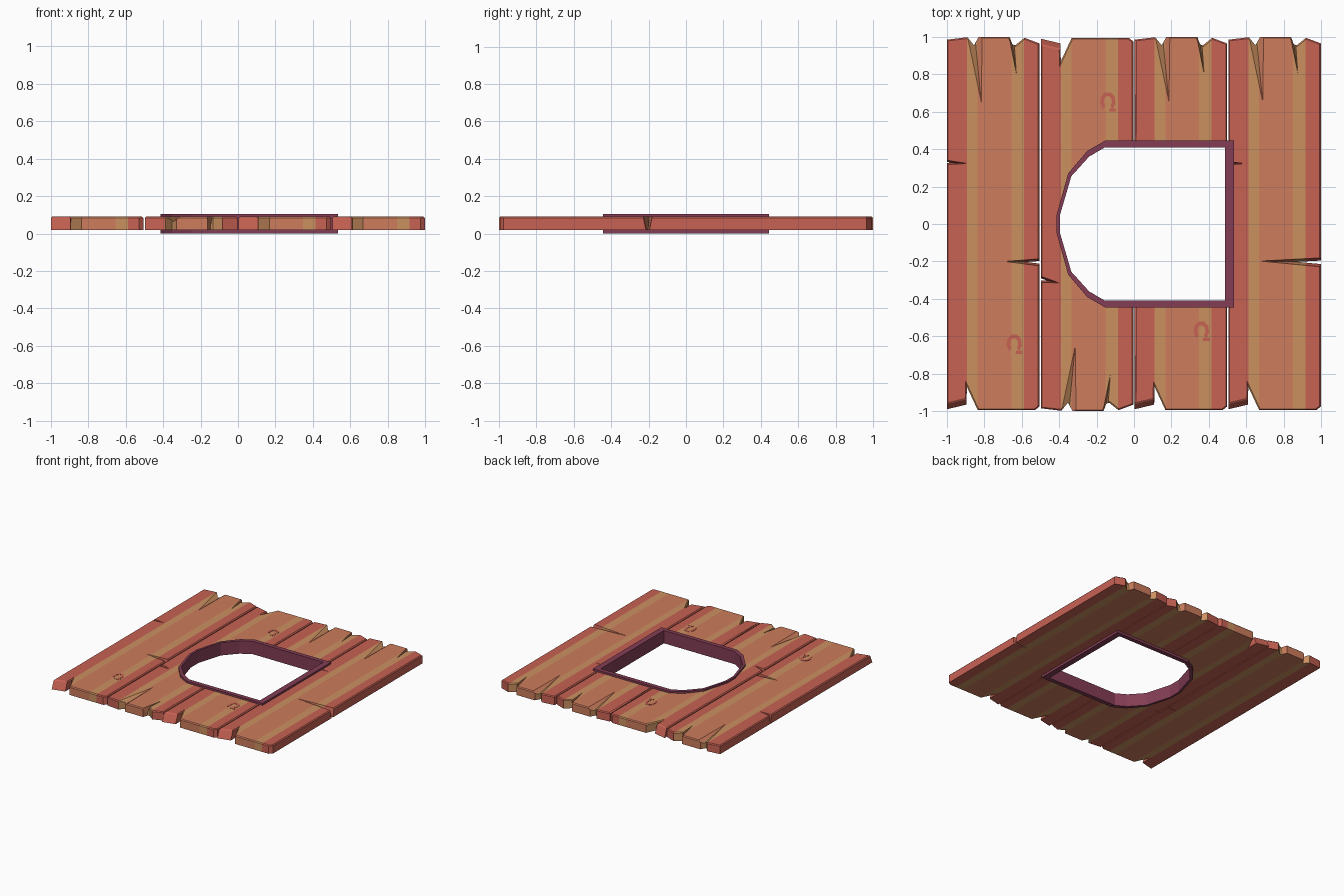
import bpy, bmesh, math
from mathutils import Vector

if "Cube" in bpy.data.objects:
    bpy.data.objects.remove(bpy.data.objects["Cube"])

Z0, Z1 = 0.02, 0.09          # plank underside and top


def material(name, rgb):
    m = bpy.data.materials.new(name)
    m.diffuse_color = (*rgb, 1)
    m.use_nodes = True
    m.node_tree.nodes["Principled BSDF"].inputs["Base Color"].default_value = m.diffuse_color
    return m


RED = material("red wood", (0.58, 0.122, 0.088))
ORANGE = material("orange wood", (0.61, 0.20, 0.108))
TAN = material("tan wood", (0.60, 0.28, 0.118))
PLUM = material("plum frame", (0.23, 0.048, 0.09))


def make_object(name, bm, mats=()):
    bmesh.ops.recalc_face_normals(bm, faces=bm.faces)
    me = bpy.data.meshes.new(name)
    bm.to_mesh(me)
    bm.free()
    for m in mats:
        me.materials.append(m)
    ob = bpy.data.objects.new(name, me)
    bpy.context.collection.objects.link(ob)
    return ob


def prism(pts, z0, z1, bevel=0):
    """Extruded outline; a third value per point pulls its top edge inwards in y."""
    bm = bmesh.new()
    low = [bm.verts.new((p[0], p[1], z0)) for p in pts]
    top = [bm.verts.new((p[0], p[1] + p[2], z1)) for p in pts]
    n = len(pts)
    bm.faces.new(low)
    bm.faces.new(top)
    for i in range(n):
        j = (i + 1) % n
        bm.faces.new((low[i], low[j], top[j], top[i]))
    bmesh.ops.recalc_face_normals(bm, faces=bm.faces)
    if bevel:
        tops = set(top)
        edges = [e for e in bm.edges if e.verts[0] in tops and e.verts[1] in tops]
        bmesh.ops.bevel(bm, geom=edges, offset=bevel, segments=1,
                        affect='EDGES', clamp_overlap=True)
    return bm


def crack_cutter(start, tip, width, depth):
    """V-shaped wedge, deep at the plank edge and running out at the tip."""
    a, t = Vector((*start, 0)), Vector((*tip, 0))
    side = (t - a).normalized().cross(Vector((0, 0, 1))) * width / 2
    bm = bmesh.new()
    up = Vector((0, 0, Z1 + 0.001))
    v = [bm.verts.new(p + up) for p in
         (a - side, a + side, a - Vector((0, 0, depth)), t)]
    for f in ((0, 1, 2), (0, 1, 3), (1, 2, 3), (0, 2, 3)):
        bm.faces.new([v[i] for i in f])
    return make_object("crack_cutter", bm)


# arched opening outlines
def arch(right, half, curve):
    up = [(right, half)] + curve
    return up + [(x, -y) for x, y in reversed(up)]


OUTER = arch(0.535, 0.445, [(-0.155, 0.445), (-0.25, 0.39), (-0.352, 0.27), (-0.413, 0.05)])
INNER = arch(0.487, 0.41, [(-0.155, 0.41), (-0.24, 0.36), (-0.335, 0.255), (-0.395, 0.05)])
MID = [((a + c) / 2, (b + d) / 2, 0) for (a, b), (c, d) in zip(OUTER, INNER)]

# worn plank outline: u across, v along, inset of the top edge
NEAR = [(0, -0.99, 0.03), (0.105, -0.965, 0.03), (0.107, -0.87, 0), (0.165, -0.995, 0),
        (0.47, -0.995, 0), (0.495, -0.975, 0)]
FAR = [(0.495, 0.965, 0), (0.415, 0.995, 0), (0.365, 0.955, 0), (0.35, 0.96, 0),
       (0.335, 1, 0), (0.17, 1, 0), (0.145, 0.955, 0), (0.11, 0.998, 0), (0, 0.985, 0)]
STRIPES = (0.107, 0.165, 0.345, 0.412)


def plank(name, x0, flip, cracks):
    s = -1 if flip else 1
    outline = [(x0 + u, s * v, s * k) for u, v, k in NEAR + FAR]
    ob = make_object(name, prism(outline, Z0, Z1, 0.007), (RED, ORANGE, TAN))
    cutters = [make_object("opening_cutter", prism(MID, -0.1, 0.3))]
    wear = [((0.15, 1.0), (0.185, 0.64), 0.08, 0.03), ((0.345, 1.0), (0.372, 0.8), 0.025, 0.06)]
    for a, t, w, d in wear:
        cutters.append(crack_cutter((x0 + a[0], s * a[1]), (x0 + t[0], s * t[1]), w, d))
    for c in cracks:
        cutters.append(crack_cutter(*c))
    for c in cutters:
        c.hide_render = True
        mod = ob.modifiers.new("cut", 'BOOLEAN')
        mod.operation, mod.solver, mod.object = 'DIFFERENCE', 'EXACT', c
    dg = bpy.context.evaluated_depsgraph_get()
    bm = bmesh.new()
    bm.from_object(ob, dg)
    ob.modifiers.clear()
    for c in cutters:
        bpy.data.objects.remove(c)
    # grain stripes along the plank
    for u in STRIPES:
        bmesh.ops.bisect_plane(bm, geom=bm.verts[:] + bm.edges[:] + bm.faces[:],
                               plane_co=(x0 + u, 0, 0), plane_no=(1, 0, 0))
    for f in bm.faces:
        band = sum(f.calc_center_bounds().x - x0 > u for u in STRIPES)
        f.material_index = (0, 2, 1, 2, 0)[band]
        f.smooth = False
    bm.to_mesh(ob.data)
    bm.free()


plank("plank_1", -1.0, False, [((-1.01, 0.33), (-0.89, 0.323), 0.025, 0.1),
                               ((-0.495, -0.205), (-0.69, -0.2), 0.04, 0.12)])
plank("plank_2", -0.498, True, [((-0.505, -0.295), (-0.4, -0.315), 0.035, 0.12)])
plank("plank_3", 0.003, False, [])
plank("plank_4", 0.504, False, [((0.495, 0.325), (0.59, 0.323), 0.02, 0.1),
                                ((1.01, -0.205), (0.67, -0.198), 0.05, 0.12)])

# frame lining the opening
bm = bmesh.new()
rings = [[bm.verts.new((x, y, z)) for x, y in pts]
         for pts, z in ((OUTER, 0), (OUTER, 0.105), (INNER, 0.105), (INNER, 0))]
n = len(OUTER)
for k in range(4):
    a, b = rings[k], rings[(k + 1) % 4]
    for i in range(n):
        j = (i + 1) % n
        bm.faces.new((a[i], a[j], b[j], b[i]))
make_object("opening_frame", bm, [PLUM])

# painted knots: open rings with small feet
for k, (cx, cy) in enumerate(((-0.14, 0.655), (-0.64, -0.64), (0.36, -0.57))):
    angles = [math.radians(-50 + i * 280 / 7) for i in range(8)]
    ring = [(cx + 0.042 * math.cos(a), cy + 0.052 * math.sin(a), 0) for a in angles]
    ring += [(cx + 0.022 * math.cos(a), cy + 0.03 * math.sin(a), 0) for a in reversed(angles)]
    make_object(f"knot_{k + 1}", prism(ring, Z1 - 0.002, Z1 + 0.002), [RED])
    foot = [(cx + x, cy + y, 0) for x, y in ((0.005, -0.055), (0.045, -0.055), (0.045, -0.038), (0.012, -0.035))]
    make_object(f"knot_foot_{k + 1}", prism(foot, Z1 - 0.002, Z1 + 0.002), [RED])
